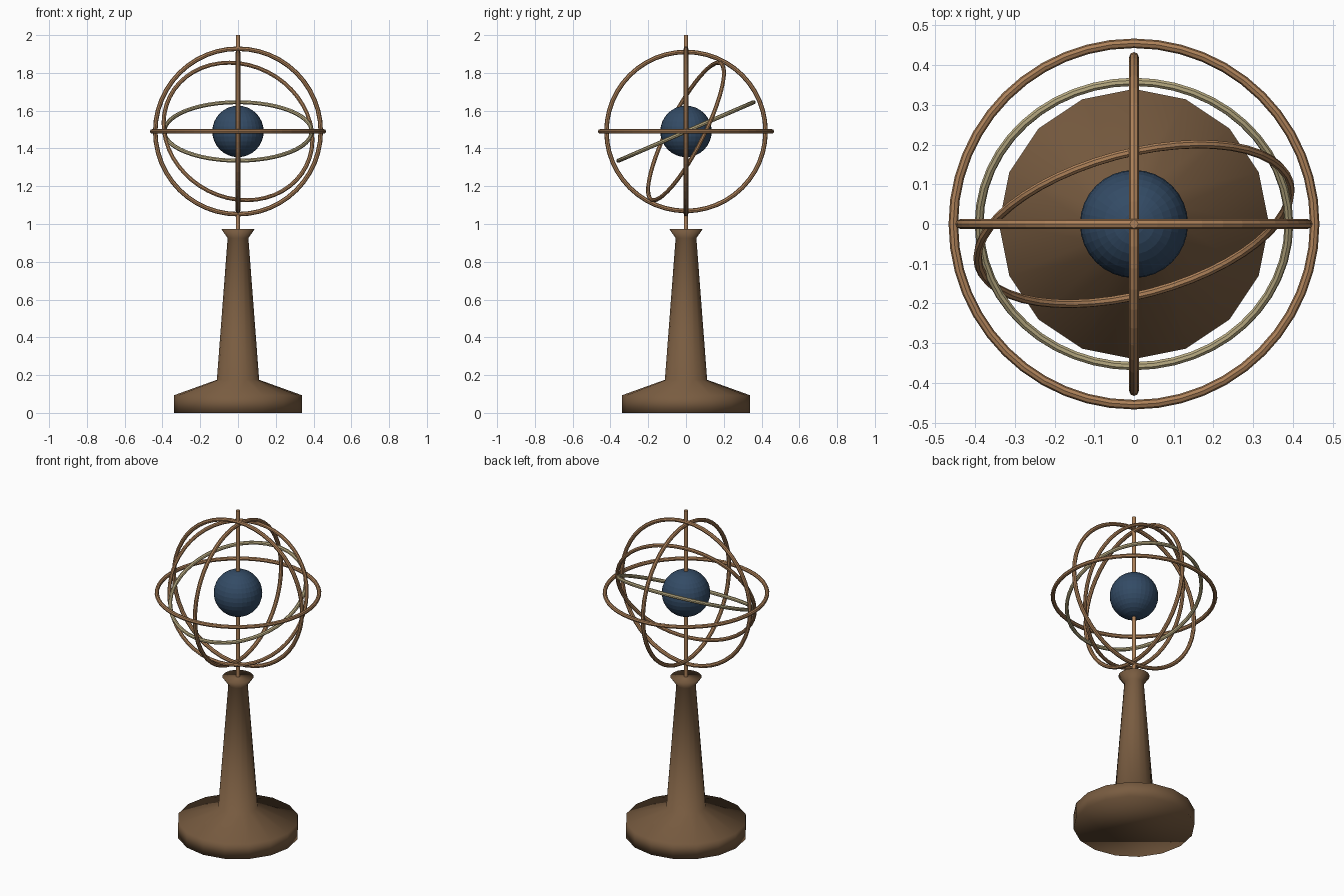
import bpy
from math import radians, sin, cos, pi

if "Cube" in bpy.data.objects:
    bpy.data.objects.remove(bpy.data.objects["Cube"])

CENTRE = (0, 0, 1.49)


def material(name, colour):
    mat = bpy.data.materials.new(name)
    mat.use_nodes = True
    mat.diffuse_color = (*colour, 1)
    mat.node_tree.nodes["Principled BSDF"].inputs["Base Color"].default_value = (*colour, 1)
    return mat


wood = material("brown wood", (0.19, 0.107, 0.052))
bronze = material("bronze", (0.42, 0.22, 0.10))
brass = material("pale brass", (0.50, 0.42, 0.23))
blue = material("deep blue", (0.033, 0.07, 0.13))


def finish(name, mat, smooth=None):
    """Name, colour and shade the active object."""
    obj = bpy.context.object
    obj.name = name
    obj.data.materials.append(mat)
    if smooth:
        bpy.ops.object.shade_smooth_by_angle(angle=radians(smooth))
    return obj


def ring(name, radius, tube, tilt, mat):
    bpy.ops.mesh.primitive_torus_add(
        major_radius=radius, minor_radius=tube, major_segments=48, minor_segments=8,
        location=CENTRE, rotation=[radians(a) for a in tilt])
    finish(name, mat)


def lathe(name, profile, sides, mat):
    """Turn a (radius, height) profile into a closed solid."""
    verts = [(r * cos(2 * pi * i / sides), r * sin(2 * pi * i / sides), z)
             for r, z in profile for i in range(sides)]
    faces = [(k * sides + i, k * sides + (i + 1) % sides,
              (k + 1) * sides + (i + 1) % sides, (k + 1) * sides + i)
             for k in range(len(profile) - 1) for i in range(sides)]
    faces.append(tuple(reversed(range(sides))))
    faces.append(tuple(range(len(verts) - sides, len(verts))))
    mesh = bpy.data.meshes.new(name)
    mesh.from_pydata(verts, [], faces)
    obj = bpy.data.objects.new(name, mesh)
    bpy.context.collection.objects.link(obj)
    bpy.ops.object.select_all(action="DESELECT")
    obj.select_set(True)
    bpy.context.view_layer.objects.active = obj
    finish(name, mat)
    bpy.ops.object.shade_smooth()


# Turned pedestal
lathe("pedestal", [(0.34, 0), (0.34, 0.093), (0.112, 0.175), (0.055, 0.925), (0.088, 0.973)],
      16, wood)

# Axis rod through the globe
bpy.ops.mesh.primitive_cylinder_add(vertices=8, radius=0.011, depth=1.04, location=(0, 0, 1.48))
finish("axis_rod", bronze, 50)

# Globe
bpy.ops.mesh.primitive_uv_sphere_add(segments=32, ring_count=16, radius=0.136, location=CENTRE)
finish("globe", blue)

# Nested rings
ring("horizon_ring", 0.455, 0.012, (0, 0, 0), bronze)
ring("meridian_ring", 0.438, 0.012, (90, 0, 0), bronze)
ring("cross_meridian_ring", 0.421, 0.012, (0, 90, 0), bronze)
ring("tilted_band", 0.39, 0.011, (23.4, 0, 0), brass)
ring("orbit_ring", 0.405, 0.011, (64, 0, 15), bronze)
